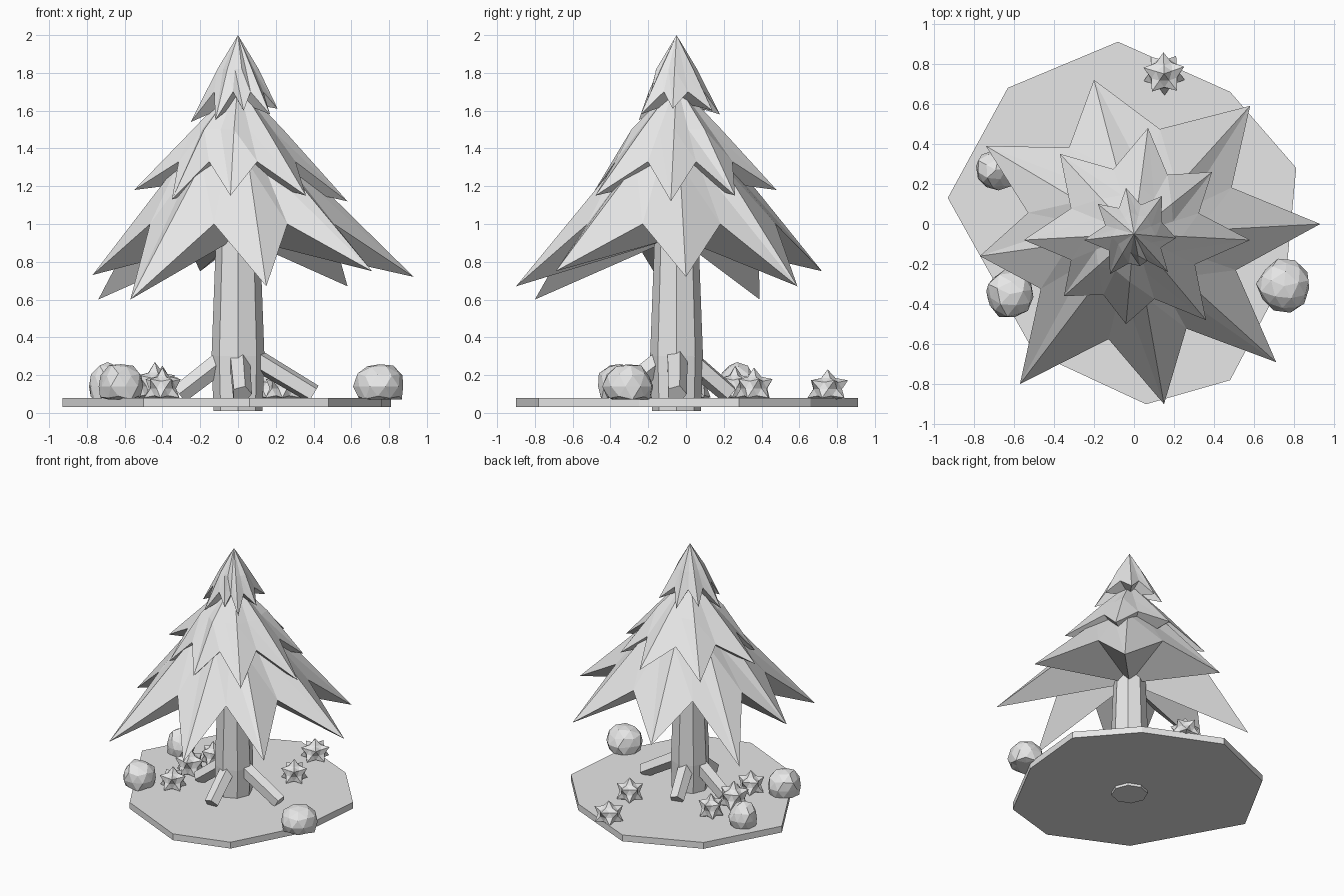
import bpy, bmesh, math, random
from mathutils import Vector

random.seed(4)
if "Cube" in bpy.data.objects:
    bpy.data.objects.remove(bpy.data.objects["Cube"])

GREY = (0.8, 0.8, 0.8, 1)
mat = bpy.data.materials.new("light grey")
mat.use_nodes = True
mat.diffuse_color = GREY
mat.node_tree.nodes["Principled BSDF"].inputs["Base Color"].default_value = GREY

AXIS = Vector((0, -0.05, 0))  # tree centre line
GROUND = 0.07


def finish(bm, name):
    bmesh.ops.recalc_face_normals(bm, faces=bm.faces)
    mesh = bpy.data.meshes.new(name)
    bm.to_mesh(mesh)
    bm.free()
    mesh.materials.append(mat)
    obj = bpy.data.objects.new(name, mesh)
    bpy.context.collection.objects.link(obj)
    return obj


def loft(name, rings):
    """Skin closed rings of points; a ring of one point closes the end."""
    bm = bmesh.new()
    rows = [[bm.verts.new(p) for p in ring] for ring in rings]
    for a, b in zip(rows, rows[1:]):
        n = max(len(a), len(b))
        for i in range(n):
            j = (i + 1) % n
            if len(a) == 1:
                bm.faces.new((a[0], b[i], b[j]))
            elif len(b) == 1:
                bm.faces.new((a[i], a[j], b[0]))
            else:
                bm.faces.new((a[i], a[j], b[j]))
                bm.faces.new((a[i], b[j], b[i]))
    for row in (rows[0], rows[-1]):
        if len(row) > 2:
            bm.faces.new(row)
    return finish(bm, name)


def polar(angle, radius, z):
    return AXIS + Vector((radius * math.cos(angle), radius * math.sin(angle), z))


def branch_layer(name, tips, apex, valley, shoulder, under):
    """Star-shaped skirt: drooping tips, valleys between, and a bulged shoulder."""
    star, ring = [], []
    for i, tip in enumerate(tips):
        a, b = Vector(tip), Vector(tips[(i + 1) % len(tips)])
        ang = [math.atan2(p.y - AXIS.y, p.x) for p in (a, b)]
        mid = ang[0] + ((ang[1] - ang[0]) % math.tau) / 2
        star += [a, polar(mid, *valley)]
        ring += [polar(ang[0], *shoulder),
                 polar(mid, shoulder[0] * 0.85, shoulder[1])]
    loft(name, [[AXIS + Vector((0, 0, apex))], ring, star,
                [AXIS + Vector((0, 0, under))]])


# Foliage
branch_layer("lower_branches", [
    (0.93, 0, 0.72), (0.58, 0.59, 0.67), (-0.2, 0.72, 0.75), (-0.74, 0.39, 0.6),
    (-0.77, -0.16, 0.73), (-0.57, -0.8, 0.6), (0.15, -0.9, 0.67),
    (0.71, -0.69, 0.75)], 1.6, (0.54, 1.0), (0.32, 1.32), 0.93)
branch_layer("middle_branches", [
    (0.58, -0.08, 1.12), (0.39, 0.26, 1.15), (0.07, 0.48, 1.18),
    (-0.37, 0.35, 1.15), (-0.55, -0.08, 1.18), (-0.35, -0.36, 1.13),
    (-0.04, -0.5, 1.15), (0.36, -0.48, 1.15)], 1.75, (0.34, 1.33), (0.24, 1.5), 1.25)
branch_layer("top_branches", [
    (0.21, -0.07, 1.61), (0.14, 0.14, 1.6), (-0.04, 0.18, 1.58),
    (-0.18, 0.1, 1.6), (-0.25, -0.08, 1.54), (-0.12, -0.25, 1.55),
    (0.03, -0.21, 1.6), (0.17, -0.24, 1.58)], 2.0, (0.15, 1.7), (0.11, 1.82), 1.65)

# Trunk
trunk_rings = []
for z, r in ((0.01, 0.13), (0.3, 0.14), (1.1, 0.11)):
    trunk_rings.append([polar(math.tau * i / 8, r, z) for i in range(8)])
loft("trunk", trunk_rings)

# Roots: sloping beams leaving the trunk
for i, (x, y) in enumerate([(0.4, -0.05), (0.02, -0.36), (-0.31, -0.04), (-0.08, 0.23)]):
    start = AXIS + Vector((0, 0, 0.34))
    end = Vector((x, y, 0.1))
    run = end - start
    side = run.cross(Vector((0, 0, 1))).normalized()
    up = side.cross(run).normalized()
    section = [(math.cos(t) * side + math.sin(t) * up) * 0.06
               for t in (math.tau * (k + 0.5) / 5 for k in range(5))]
    loft(f"root_{i + 1}", [[start + p for p in section], [end + p * 0.9 for p in section]])

# Ground slab
outline = [(0.48, 0.66), (-0.08, 0.91), (-0.63, 0.68), (-0.93, 0.13), (-0.5, -0.64),
           (0.06, -0.9), (0.48, -0.78), (0.76, -0.25), (0.81, 0.28)]
loft("ground", [[(x, y, z) for x, y in outline] for z in (0.03, 0.08)])


def blob(name, x, y, radius, height, spiky):
    """Flat-bottomed ball: a lumpy rock, or a bush with twelve points."""
    bm = bmesh.new()
    bmesh.ops.create_icosphere(bm, subdivisions=2, radius=1)
    turn = random.random() * math.tau
    for v in bm.verts:
        if spiky:
            scale = 1.0 if len(v.link_edges) == 5 else 0.66
        else:
            scale = random.uniform(0.88, 1.02)
        p = v.co * scale
        c, s = math.cos(turn), math.sin(turn)
        v.co = (x + radius * (p.x * c - p.y * s), y + radius * (p.x * s + p.y * c),
                max(GROUND, GROUND + height * (0.35 + 0.65 * p.z)))
    bmesh.ops.remove_doubles(bm, verts=bm.verts, dist=0.0005)
    finish(bm, name)


# Rocks
for i, (x, y, r, h) in enumerate([(0.75, -0.31, 0.14, 0.2), (-0.62, -0.35, 0.13, 0.2),
                                  (-0.69, 0.27, 0.11, 0.2)]):
    blob(f"rock_{i + 1}", x, y, r, h, False)

# Bushes
for i, (x, y, r, h) in enumerate([(0.15, 0.75, 0.12, 0.16), (0.24, 0.36, 0.11, 0.17),
                                  (-0.44, 0.03, 0.12, 0.2), (-0.4, -0.24, 0.11, 0.17),
                                  (-0.4, 0.26, 0.1, 0.18)]):
    blob(f"bush_{i + 1}", x, y, r, h, True)
